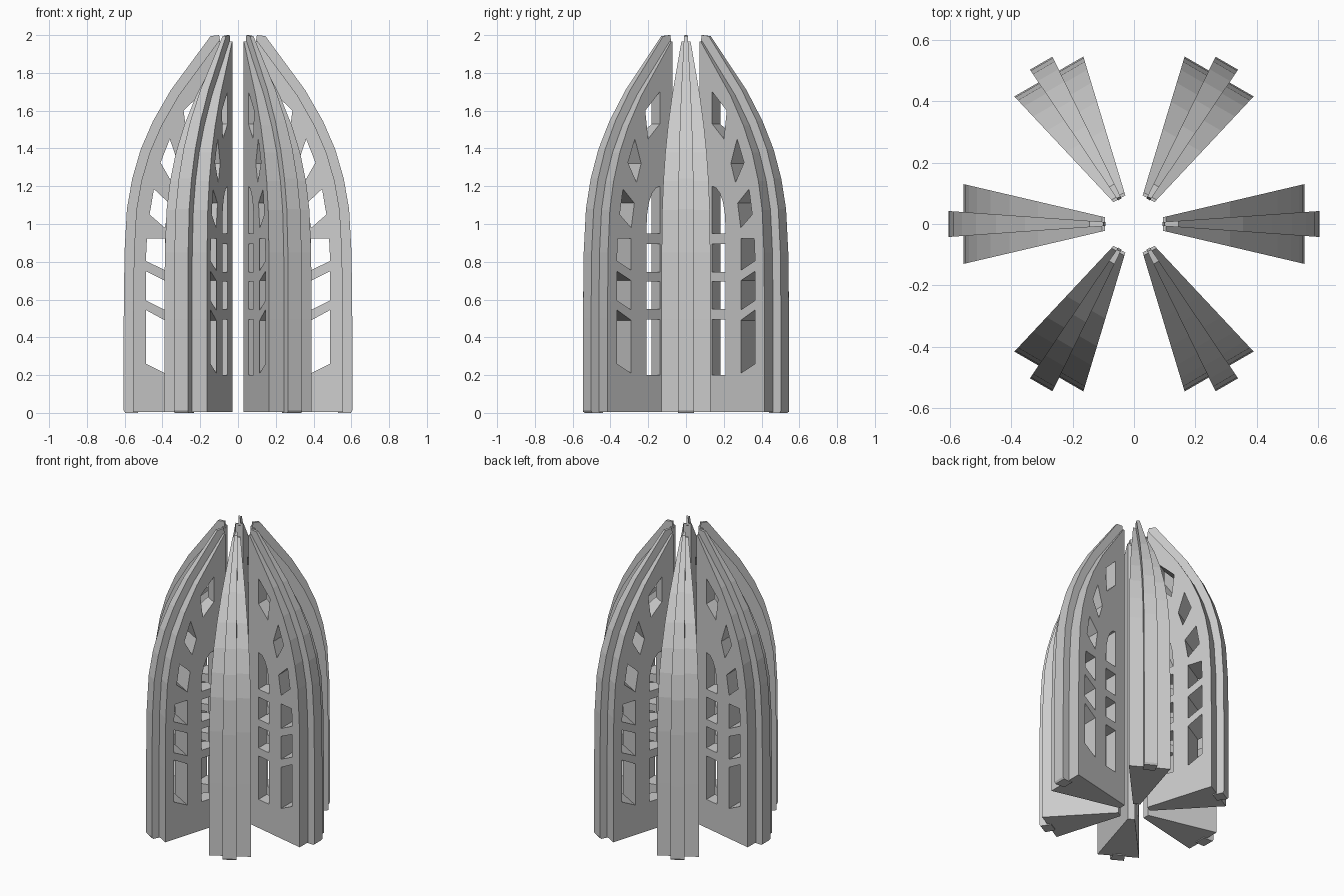
import bpy, bmesh, math

if "Cube" in bpy.data.objects:
    bpy.data.objects.remove(bpy.data.objects["Cube"])

BODY_SLOPE = 0.234   # half-width per unit of radius (wedge plan)
RIB_SLOPE = 0.070


def prism(name, profile, half_width):
    """Solid from an (r, z) outline, spanning +/- half_width(r) in y."""
    bm = bmesh.new()
    a = [bm.verts.new((r, -half_width(r), z)) for r, z in profile]
    b = [bm.verts.new((r, half_width(r), z)) for r, z in profile]
    bm.faces.new(a)
    bm.faces.new(b[::-1])
    n = len(profile)
    for i in range(n):
        j = (i + 1) % n
        bm.faces.new((a[j], a[i], b[i], b[j]))
    bmesh.ops.recalc_face_normals(bm, faces=bm.faces)
    me = bpy.data.meshes.new(name)
    bm.to_mesh(me)
    bm.free()
    ob = bpy.data.objects.new(name, me)
    bpy.context.scene.collection.objects.link(ob)
    return ob


# curved outer edge of the rib, and the same edge pushed inward
edge = [(0.605, 0.5), (0.601, 0.85), (0.588, 1.08), (0.56, 1.24),
        (0.515, 1.395), (0.45, 1.545), (0.355, 1.71), (0.145, 1.995)]


def inset(d):
    out = []
    for i, (r, z) in enumerate(edge):
        r0, z0 = edge[max(i - 1, 0)]
        r1, z1 = edge[min(i + 1, len(edge) - 1)]
        k = math.hypot(r1 - r0, z1 - z0)
        out.append((r - d * (z1 - z0) / k, z + d * (r1 - r0) / k))
    return out


# wedge-shaped fin body
outer = inset(0.05)
body = prism("fin", [(0.095, 0.006), (0.555, 0.006)] + outer + [(0.095, outer[-1][1])],
             lambda r: BODY_SLOPE * r)

# windows: inner column, arched opening, outer column, upper diamonds
A, B, C, D = 0.185, 0.278, 0.387, 0.488
windows = [[(A, lo), (B, lo), (B, hi), (A, hi)]
           for lo, hi in ((0.2, 0.495), (0.55, 0.695), (0.745, 0.895))]
arch = [(A + (B - A) * math.cos(t * math.pi / 10), 1.0 + 0.2 * math.sin(t * math.pi / 10))
        for t in range(6)]
windows.append([(A, 0.95), (B, 0.95)] + arch)
windows += [
    [(C, 0.21), (D, 0.26), (D, 0.545), (C, 0.49)],
    [(C, 0.545), (D, 0.595), (D, 0.75), (C, 0.70)],
    [(C, 0.755), (D, 0.805), (0.482, 0.922), (C, 0.922)],
    [(0.387, 0.98), (0.468, 1.05), (0.445, 1.185), (0.365, 1.11)],
    [(0.35, 1.22), (0.41, 1.325), (0.361, 1.45), (0.317, 1.32)],
    [(A, 1.53), (0.268, 1.45), (0.288, 1.60), (A, 1.70)],
]
cutters = []
for w in windows:
    c = prism("window_cutter", w, lambda r: 0.3)
    c.hide_render = True
    m = body.modifiers.new("window", 'BOOLEAN')
    m.operation = 'DIFFERENCE'
    m.solver = 'EXACT'
    m.object = c
    cutters.append(c)
dg = bpy.context.evaluated_depsgraph_get()
fin_mesh = bpy.data.meshes.new_from_object(body.evaluated_get(dg))
for o in cutters + [body]:
    bpy.data.objects.remove(o)

# narrow rib running up the outside of the fin
back = inset(0.065)
rib = prism("rib", [(0.53, 0.0), (0.597, 0.0), (0.605, 0.012)] + edge
            + [(0.1, 2.0)] + back[::-1], lambda r: RIB_SLOPE * r)
rib_mesh = rib.data
bpy.data.objects.remove(rib)

# six fins around the centre
for i in range(6):
    for name, me in (("fin", fin_mesh), ("fin_rib", rib_mesh)):
        o = bpy.data.objects.new(f"{name}_{i + 1}", me)
        o.rotation_euler.z = i * math.pi / 3
        bpy.context.scene.collection.objects.link(o)
